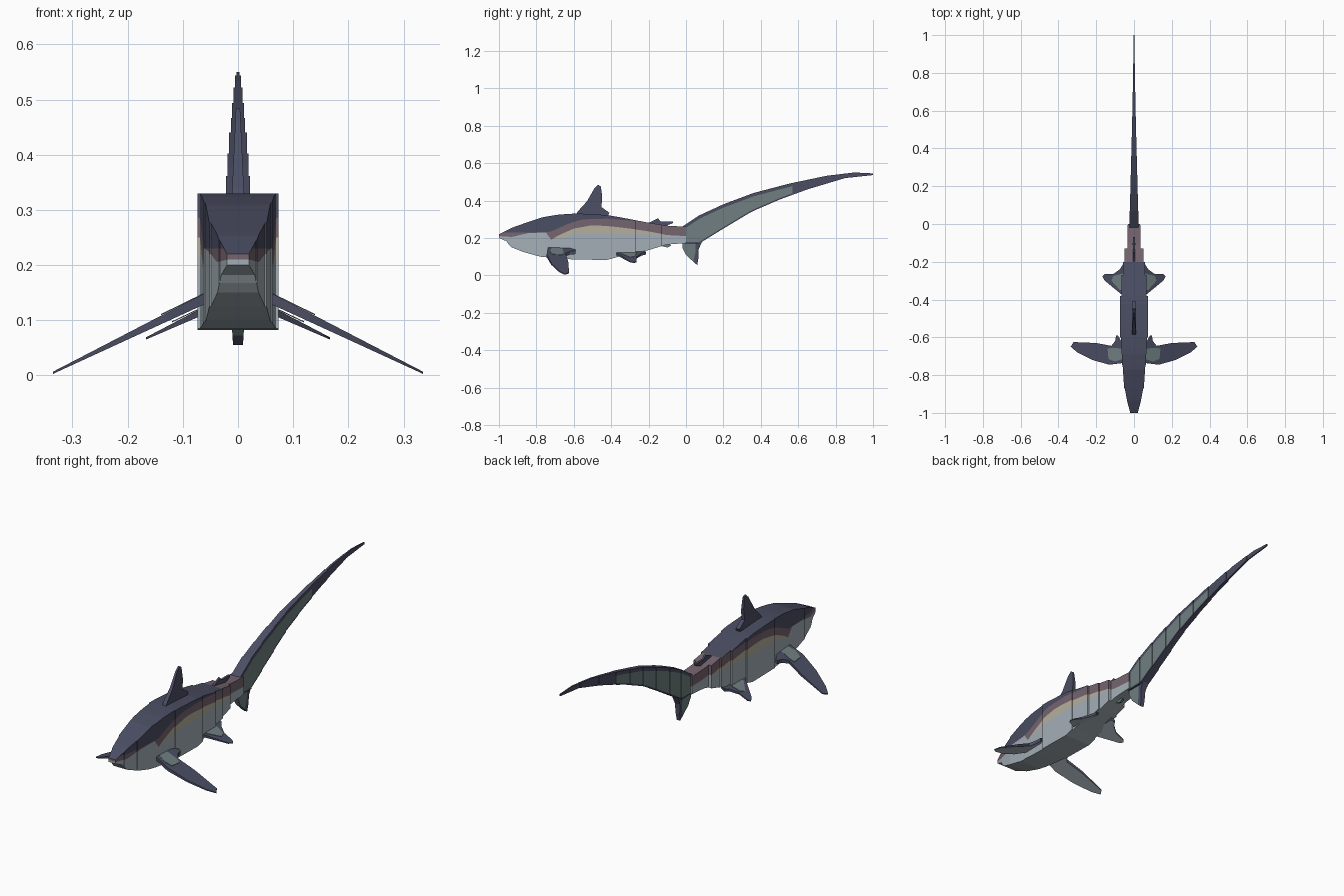
import bpy
import bmesh

cube = bpy.data.objects.get("Cube")
if cube:
    bpy.data.objects.remove(cube, do_unlink=True)


def material(name, rgb):
    m = bpy.data.materials.new(name)
    m.use_nodes = True
    m.diffuse_color = (*rgb, 1)
    m.node_tree.nodes["Principled BSDF"].inputs["Base Color"].default_value = (*rgb, 1)
    return m


MATS = [material("navy", (0.07, 0.076, 0.125)),
        material("mauve", (0.18, 0.13, 0.16)),
        material("sand", (0.47, 0.43, 0.34)),
        material("pale_grey", (0.37, 0.43, 0.47)),
        material("grey_teal", (0.16, 0.21, 0.215))]
NAVY, MAUVE, SAND, PALE, TEAL = range(5)


def finish(name, bm):
    bmesh.ops.remove_doubles(bm, verts=bm.verts, dist=0.0002)
    bmesh.ops.recalc_face_normals(bm, faces=bm.faces)
    mesh = bpy.data.meshes.new(name)
    bm.to_mesh(mesh)
    bm.free()
    for m in MATS:
        mesh.materials.append(m)
    obj = bpy.data.objects.new(name, mesh)
    bpy.context.collection.objects.link(obj)
    return obj


def lerp(curve, y):
    for (a, p), (b, q) in zip(curve, curve[1:]):
        if y <= b:
            t = max(0, (y - a) / (b - a))
            return p + (q - p) * t
    return curve[-1][1]


def section(name, y0, y1, w0, w1, curves, bands, top, bottom, steps=5):
    """Square-sided slice; curves run from the lowest to the highest edge."""
    bm = bmesh.new()
    rings = []
    for i in range(steps + 1):
        t = i / steps
        y, w = y0 + (y1 - y0) * t, w0 + (w1 - w0) * t
        low, high = lerp(curves[0], y), lerp(curves[-1], y)
        levels = [low]
        for c in curves[1:]:
            levels.append(min(max(lerp(c, y), levels[-1]), high))
        rings.append([[bm.verts.new((s * w, y, z)) for z in levels] for s in (-1, 1)])

    def quad(a, b, c, d, mat):
        bm.faces.new((a, b, c, d)).material_index = mat

    for a, b in zip(rings, rings[1:]):
        for s in (0, 1):
            for k, mat in enumerate(bands):
                quad(a[s][k], b[s][k], b[s][k + 1], a[s][k + 1], mat)
        quad(a[0][-1], a[1][-1], b[1][-1], b[0][-1], top)
        quad(a[0][0], a[1][0], b[1][0], b[0][0], bottom)
    for r in (rings[0], rings[-1]):
        for k, mat in enumerate(bands):
            quad(r[0][k], r[1][k], r[1][k + 1], r[0][k + 1], mat)
    return finish(name, bm)


def plate(name, outline, place, mats):
    """Flat fin; place maps (u, v, side) to space, mats are upper, lower, rim."""
    bm = bmesh.new()
    up, low = [[bm.verts.new(place(u, v, s)) for u, v in outline] for s in (1, -1)]
    bm.faces.new(up).material_index = mats[0]
    bm.faces.new(low[::-1]).material_index = mats[1]
    for i in range(len(up)):
        j = (i + 1) % len(up)
        bm.faces.new((up[i], low[i], low[j], up[j])).material_index = mats[2]
    return finish(name, bm)


# Body edges and colour boundaries, as (y, z)
belly = [(-1, .2), (-.955, .18), (-.945, .155), (-.87, .125), (-.78, .1), (-.68, .09),
         (-.6, .085), (-.42, .082), (-.36, .1), (-.2, .135), (-.1, .165), (0, .172)]
back = [(-1, .22), (-.93, .255), (-.85, .283), (-.77, .31), (-.68, .325), (-.58, .331),
        (-.42, .322), (-.35, .31), (-.22, .285), (-.1, .265), (0, .26)]
pale_edge = [(-1, .21), (-.93, .205), (-.85, .225), (-.75, .23), (-.72, .19), (-.6, .22),
             (-.4, .225), (-.2, .22), (0, .21)]
sand_edge = [(-.72, .19), (-.68, .215), (-.6, .25), (-.5, .268), (-.4, .262), (-.3, .25),
             (-.2, .235), (-.1, .215), (0, .21)]
mauve_edge = [(-.75, .23), (-.72, .235), (-.62, .28), (-.55, .3), (-.42, .303),
              (-.35, .297), (-.2, .285), (0, .285)]
slices = [("snout", -1, -.95, .02, .033), ("jaw", -.95, -.87, .034, .049),
          ("head", -.87, -.75, .052, .06), ("gill_section", -.75, -.6, .062, .069),
          ("trunk", -.6, -.38, .073, .073), ("hip_section", -.38, -.27, .067, .067),
          ("rear_section", -.27, -.2, .057, .057), ("narrow_section", -.2, -.13, .05, .05),
          ("tail_stalk", -.13, 0, .035, .033)]
for name, *dims in slices:
    section(name, *dims, [belly, pale_edge, sand_edge, mauve_edge, back],
            [PALE, SAND, MAUVE, NAVY], MAUVE if dims[0] > -.21 else NAVY, PALE)

# Long upper tail lobe in stepped slices
tail_low = [(-.02, .17), (.07, .17), (.2, .25), (.35, .34), (.5, .405), (.65, .46),
            (.85, .52), (1, .536)]
tail_top = [(-.02, .26), (.07, .32), (.2, .38), (.36, .44), (.55, .49), (.75, .532),
            (.9, .55), (1, .545)]
tail_patch_low = [(y, z + .008) for y, z in tail_low]
tail_patch_top = [(y, z - .018) for y, z in tail_top]
tail_cuts = [-.02, .07, .16, .26, .36, .46, .57, .7, .85, 1]
tail_widths = [.025, .022, .019, .016, .013, .011, .008, .005, .003]
for i, w in enumerate(tail_widths):
    mid = TEAL if tail_cuts[i + 1] < .6 else NAVY
    section(f"tail_section_{i + 1}", tail_cuts[i], tail_cuts[i + 1], w, w,
            [tail_low, tail_patch_low, tail_patch_top, tail_top],
            [NAVY, mid, NAVY], NAVY, NAVY, 3)


# Upright fins in the middle plane, thinning away from the body
def upright(thick, tip, z0, z1):
    def place(y, z, s):
        t = (z - z0) / (z1 - z0)
        return (s * (thick + (tip - thick) * t), y, z)
    return place


dorsal = [(-.59, .32), (-.58, .34), (-.53, .395), (-.49, .465), (-.47, .484), (-.455, .475),
          (-.448, .42), (-.452, .365), (-.41, .335), (-.42, .31)]
plate("dorsal_fin", dorsal, upright(.012, .004, .31, .48), (NAVY,) * 3)
rear_dorsal = [(-.21, .275), (-.15, .305), (-.135, .288), (-.07, .288), (-.07, .279), (-.12, .26)]
plate("rear_dorsal_fin", rear_dorsal, upright(.007, .004, .26, .31), (NAVY,) * 3)
anal = [(-.16, .165), (-.1, .149), (-.08, .158), (-.1, .18)]
plate("anal_fin", anal, upright(.006, .006, .14, .18), (TEAL,) * 3)
lobe_front = [(-.02, .25), (-.02, .15), (0, .11), (.04, .072), (.052, .13), (.05, .2)]
plate("lower_lobe_front", lobe_front, upright(.018, .009, .2, .055), (TEAL,) * 3)
lobe_back = [(.04, .072), (.06, .055), (.066, .09), (.068, .14), (.09, .19), (.05, .2), (.052, .13)]
plate("lower_lobe_back", lobe_back, upright(.018, .009, .2, .055), (NAVY,) * 3)


# Paired fins sloping down and outwards
def sloping(side, x0, z0, x1, z1, thick, tip, lift=0):
    def place(x, y, s):
        t = (x - x0) / (x1 - x0)
        half = thick + (tip - thick) * t
        return (side * x, y, z0 + (z1 - z0) * t + s * half + lift)
    return place


pectoral = [(.05, -.735), (.13, -.745), (.22, -.72), (.3, -.68), (.335, -.65), (.32, -.625),
            (.2, -.63), (.12, -.645), (.1, -.62), (.095, -.59), (.085, -.59), (.05, -.65)]
pectoral_patch = [(.06, -.715), (.1, -.728), (.135, -.715), (.14, -.66), (.115, -.655), (.06, -.66)]
pelvic = [(.04, -.375), (.07, -.37), (.155, -.3), (.167, -.277), (.155, -.265), (.11, -.265),
          (.075, -.24), (.06, -.215), (.04, -.22)]
pelvic_patch = [(.05, -.35), (.075, -.35), (.12, -.3), (.11, -.275), (.05, -.26)]
for side, word in ((1, "left"), (-1, "right")):
    fin = (.065, .137, .335, .005)
    plate(f"{word}_pectoral_fin", pectoral, sloping(side, *fin, .01, .002), (NAVY, PALE, NAVY))
    plate(f"{word}_pectoral_patch", pectoral_patch,
          sloping(side, *fin, .001, .001, .0098), (TEAL,) * 3)
    fin = (.06, .118, .167, .067)
    plate(f"{word}_pelvic_fin", pelvic, sloping(side, *fin, .007, .002), (NAVY, PALE, NAVY))
    plate(f"{word}_pelvic_patch", pelvic_patch,
          sloping(side, *fin, .001, .001, .0075), (TEAL,) * 3)
